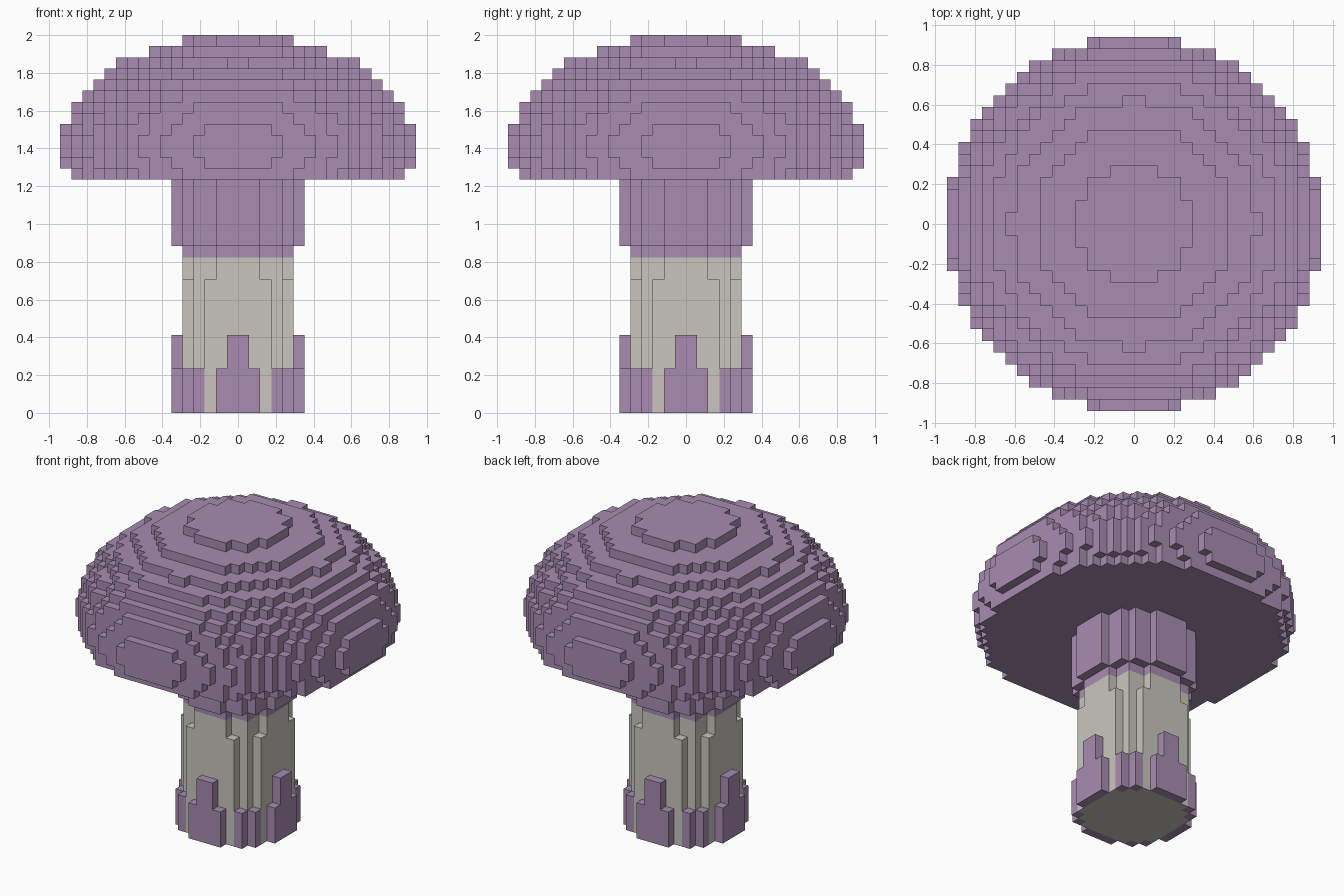
import bpy
import bmesh
import math
from mathutils import Vector

cube = bpy.data.objects.get("Cube")
if cube:
    bpy.data.objects.remove(cube, do_unlink=True)

VOXEL = 2 / 34           # the model is 34 voxels tall
CAP_RADIUS, CAP_HEIGHT, CAP_CENTRE = 16, 10, 24


def make_material(name, colour):
    mat = bpy.data.materials.new(name)
    mat.use_nodes = True
    mat.diffuse_color = colour
    mat.node_tree.nodes["Principled BSDF"].inputs["Base Color"].default_value = colour
    return mat


purple = make_material("dusty purple", (0.39, 0.264, 0.434, 1))
grey = make_material("warm grey", (0.584, 0.565, 0.515, 1))


def part_at(x, y, z):
    """Name of the part that fills the voxel centred here, or None."""
    r = math.hypot(x, y)
    # Dome cut flat underneath
    if z > 21:
        inside = (r / CAP_RADIUS) ** 2 + ((z - CAP_CENTRE) / CAP_HEIGHT) ** 2 <= 1
        return "cap" if inside else None
    # Wide collar under the cap
    if z > 15:
        return "collar" if r < 6 else None
    # Stem, slightly thicker below
    if r < (5.3 if z < 12 else 5):
        return "stem"
    # Trim around the foot, with a taller tab on each side
    if r < 6 and (z < 4 or (z < 7 and min(abs(x), abs(y)) < 1)):
        return "base_trim"
    return None


# Fill the voxel grid
cells = {}
for i in range(-CAP_RADIUS, CAP_RADIUS):
    for j in range(-CAP_RADIUS, CAP_RADIUS):
        for k in range(34):
            part = part_at(i + 0.5, j + 0.5, k + 0.5)
            if part:
                cells[i, j, k] = part


def build_part(name, materials, material_rule=None):
    """Skin the exposed sides of one part's voxels and merge flat areas."""
    bm = bmesh.new()
    corners = {}

    def corner(p):
        if p not in corners:
            corners[p] = bm.verts.new(Vector(p) * VOXEL)
        return corners[p]

    for cell, part in cells.items():
        if part != name:
            continue
        for axis in range(3):
            u, v = (axis + 1) % 3, (axis + 2) % 3
            for side in (0, 1):
                neighbour = list(cell)
                neighbour[axis] += 2 * side - 1
                if tuple(neighbour) in cells:
                    continue
                loop = []
                for du, dv in ((0, 0), (1, 0), (1, 1), (0, 1)):
                    p = list(cell)
                    p[axis] += side
                    p[u] += du
                    p[v] += dv
                    loop.append(corner(tuple(p)))
                face = bm.faces.new(loop if side else loop[::-1])
                if material_rule:
                    face.material_index = material_rule(cell[2])

    bmesh.ops.dissolve_limit(bm, angle_limit=0.01, verts=bm.verts[:],
                             edges=bm.edges[:], delimit={'MATERIAL'})
    mesh = bpy.data.meshes.new(name)
    bm.to_mesh(mesh)
    bm.free()
    for mat in materials:
        mesh.materials.append(mat)
    obj = bpy.data.objects.new(name, mesh)
    bpy.context.collection.objects.link(obj)


build_part("cap", [purple])
build_part("collar", [purple])
build_part("base_trim", [purple])
# The top voxel layer of the stem is purple
build_part("stem", [grey, purple], lambda k: int(k >= 14))
